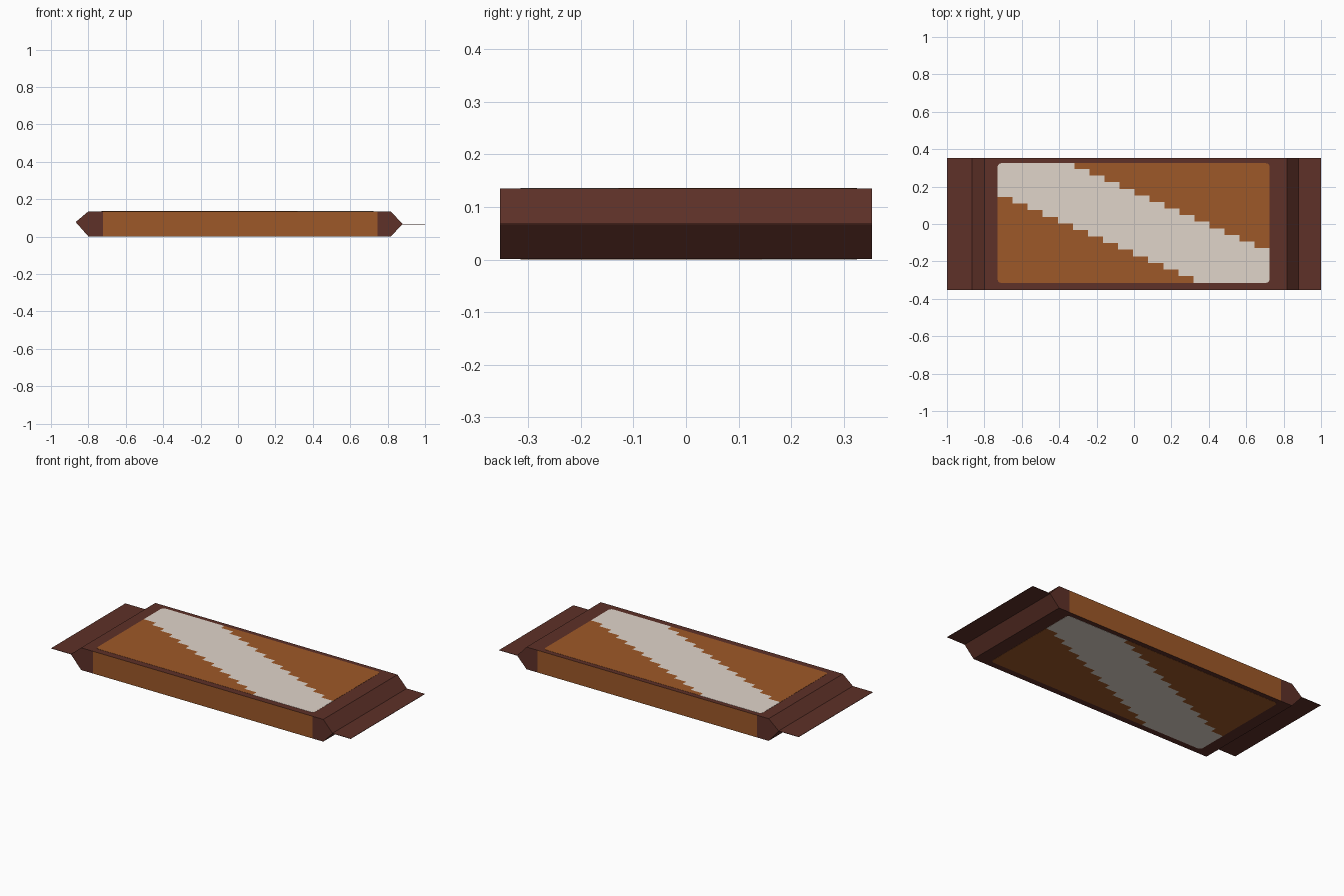
import bpy, bmesh, math

if "Cube" in bpy.data.objects:
    bpy.data.objects.remove(bpy.data.objects["Cube"])

def mat(name, srgb):
    m = bpy.data.materials.new(name)
    lin = [((c / 255 + 0.055) / 1.055) ** 2.4 for c in srgb]
    m.diffuse_color = (*lin, 1)
    m.use_nodes = True
    m.node_tree.nodes["Principled BSDF"].inputs["Base Color"].default_value = m.diffuse_color
    return m

BROWN = mat("dark brown wrapper", (94, 49, 40))
ORANGE = mat("caramel orange", (158, 88, 40))
CREAM = mat("pale cream", (224, 213, 202))

def make(name, bm, mats):
    bmesh.ops.recalc_face_normals(bm, faces=bm.faces)
    me = bpy.data.meshes.new(name)
    bm.to_mesh(me)
    bm.free()
    for m in mats:
        me.materials.append(m)
    ob = bpy.data.objects.new(name, me)
    bpy.context.collection.objects.link(ob)
    return ob

Y0, Y1, ZB, ZT = -0.354, 0.354, 0.001, 0.135
ZL, ZR = 0.078, 0.067          # heights of the left and right end ridges

# wrapper body: side profile pulled across y, sides orange between the end folds
bm = bmesh.new()
sections = [(-0.868, ZL, ZL), (-0.80, ZB, ZT), (-0.722, ZB, ZT),
            (0.745, ZB, ZT), (0.817, ZB, ZT), (0.88, ZR, ZR)]
rings = []
for x, lo, hi in sections:
    pts = [(Y0, lo), (Y1, lo)] + ([(Y1, hi), (Y0, hi)] if hi > lo else [])
    rings.append([bm.verts.new((x, y, z)) for y, z in pts])
for i, (a, b) in enumerate(zip(rings, rings[1:])):
    a4 = a if len(a) == 4 else [a[0], a[1], a[1], a[0]]
    b4 = b if len(b) == 4 else [b[0], b[1], b[1], b[0]]
    for k in range(4):
        n = (k + 1) % 4
        loop = list(dict.fromkeys([a4[k], a4[n], b4[n], b4[k]]))
        f = bm.faces.new(loop)
        f.material_index = 1 if i == 2 and k in (1, 3) else 0
make("wrapper_body", bm, [BROWN, ORANGE])

# crimped end flaps
for name, xa, xb, z in (("left_flap", -1.0, -0.866, ZL), ("right_flap", 0.878, 1.0, ZR)):
    bm = bmesh.new()
    bmesh.ops.create_cube(bm, size=1)
    for v in bm.verts:
        v.co = ((xa + xb) / 2 + v.co.x * (xb - xa), v.co.y * (Y1 - Y0), z + v.co.z * 0.002)
    make(name, bm, [BROWN])

# label panel outlines: two orange corners and a stair-stepped cream stripe
PX0, PX1, PY0, PY1, R, N = -0.73, 0.725, -0.315, 0.325, 0.02, 13

def corner(cx, cy, start):
    return [(cx + R * math.cos(math.radians(start + t)), cy + R * math.sin(math.radians(start + t)))
            for t in (0, 30, 60, 90)]

def stairs(x, y, dx, dy):
    pts = []
    for k in range(N):
        pts += [(x + dx * k, y - dy * k), (x + dx * (k + 1), y - dy * k)]
    return pts

upper = [(-0.318, PY1)] + stairs(-0.318, 0.294, (PX1 + 0.318) / N, 0.0352)
lower = stairs(PX0, 0.144, (0.318 - PX0) / N, 0.0352) + [(0.318, PY0)]
tr = corner(PX1 - R, PY1 - R, 0)
tl = corner(PX0 + R, PY1 - R, 90)
bl = corner(PX0 + R, PY0 + R, 180)
br = corner(PX1 - R, PY0 + R, 270)
shapes = [("label_corner_right", upper + tr, ORANGE),
          ("label_corner_left", lower + bl[::-1], ORANGE),
          ("label_stripe", upper + br[::-1] + lower[::-1] + tl[::-1], CREAM)]

# the back label is the front one turned over about the y axis
for side, s, z in (("top", 1, ZT), ("bottom", -1, ZB)):
    for name, outline, m in shapes:
        bm = bmesh.new()
        f = bm.faces.new([bm.verts.new((s * x, y, z - s * 0.0005)) for x, y in outline])
        ext = bmesh.ops.extrude_face_region(bm, geom=[f])
        for v in ext["geom"]:
            if isinstance(v, bmesh.types.BMVert):
                v.co.z += s * 0.0015
        make(side + "_" + name, bm, [m])
